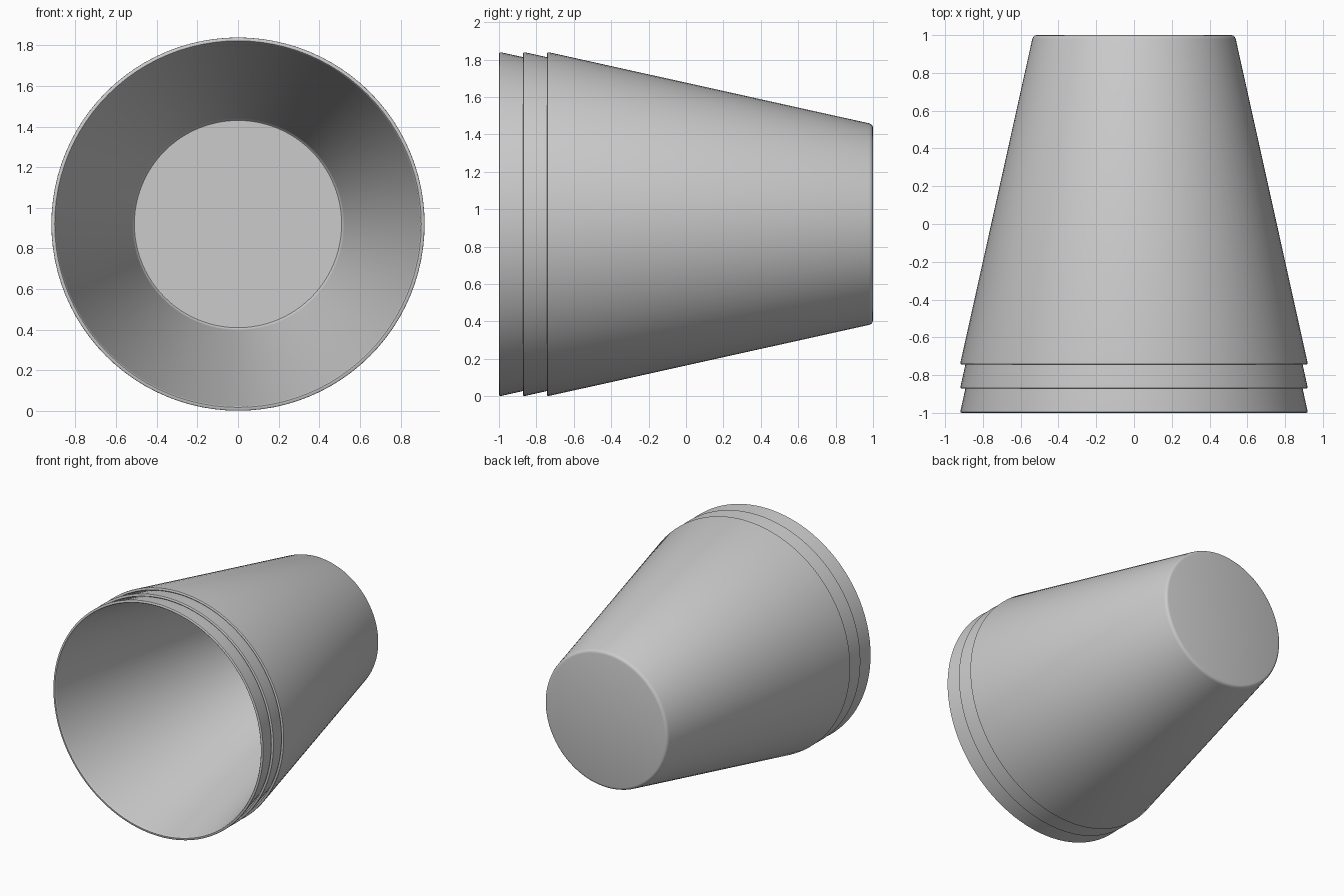
import bpy, bmesh, math
from mathutils import Vector, Matrix

if "Cube" in bpy.data.objects:
    bpy.data.objects.remove(bpy.data.objects["Cube"])

SEGMENTS = 96
AXIS_Z = 0.92

# Half section of one cup: (radius, distance from rim), outside base to inside floor
PROFILE = [
    (0.0, 1.744), (0.515, 1.744), (0.526, 1.741), (0.534, 1.734), (0.539, 1.722),
    (0.9185, 0.012), (0.918, 0.004), (0.913, 0.0),
    (0.902, 0.0), (0.898, 0.004), (0.896, 0.012),
    (0.522, 1.695), (0.518, 1.708), (0.510, 1.716), (0.0, 1.716),
]


def make_cup(name, rim_y):
    bm = bmesh.new()
    verts = [bm.verts.new((r, rim_y + d, 0)) for r, d in PROFILE]
    edges = [bm.edges.new(pair) for pair in zip(verts, verts[1:])]
    bmesh.ops.spin(bm, geom=verts + edges, cent=(0, 0, 0), axis=(0, 1, 0),
                   angle=math.tau, steps=SEGMENTS)
    bmesh.ops.remove_doubles(bm, verts=bm.verts, dist=0.0005)
    bmesh.ops.recalc_face_normals(bm, faces=bm.faces)
    bmesh.ops.translate(bm, verts=bm.verts, vec=(0, 0, AXIS_Z))
    mesh = bpy.data.meshes.new(name)
    bm.to_mesh(mesh)
    bm.free()
    cup = bpy.data.objects.new(name, mesh)
    bpy.context.collection.objects.link(cup)
    bpy.ops.object.select_all(action='DESELECT')
    cup.select_set(True)
    bpy.context.view_layer.objects.active = cup
    bpy.ops.object.shade_smooth_by_angle(angle=math.radians(40))


# Three nested cups lying on their side, mouths facing front
for name, rim_y in (("inner_cup", -1.0), ("middle_cup", -0.872), ("outer_cup", -0.744)):
    make_cup(name, rim_y)
